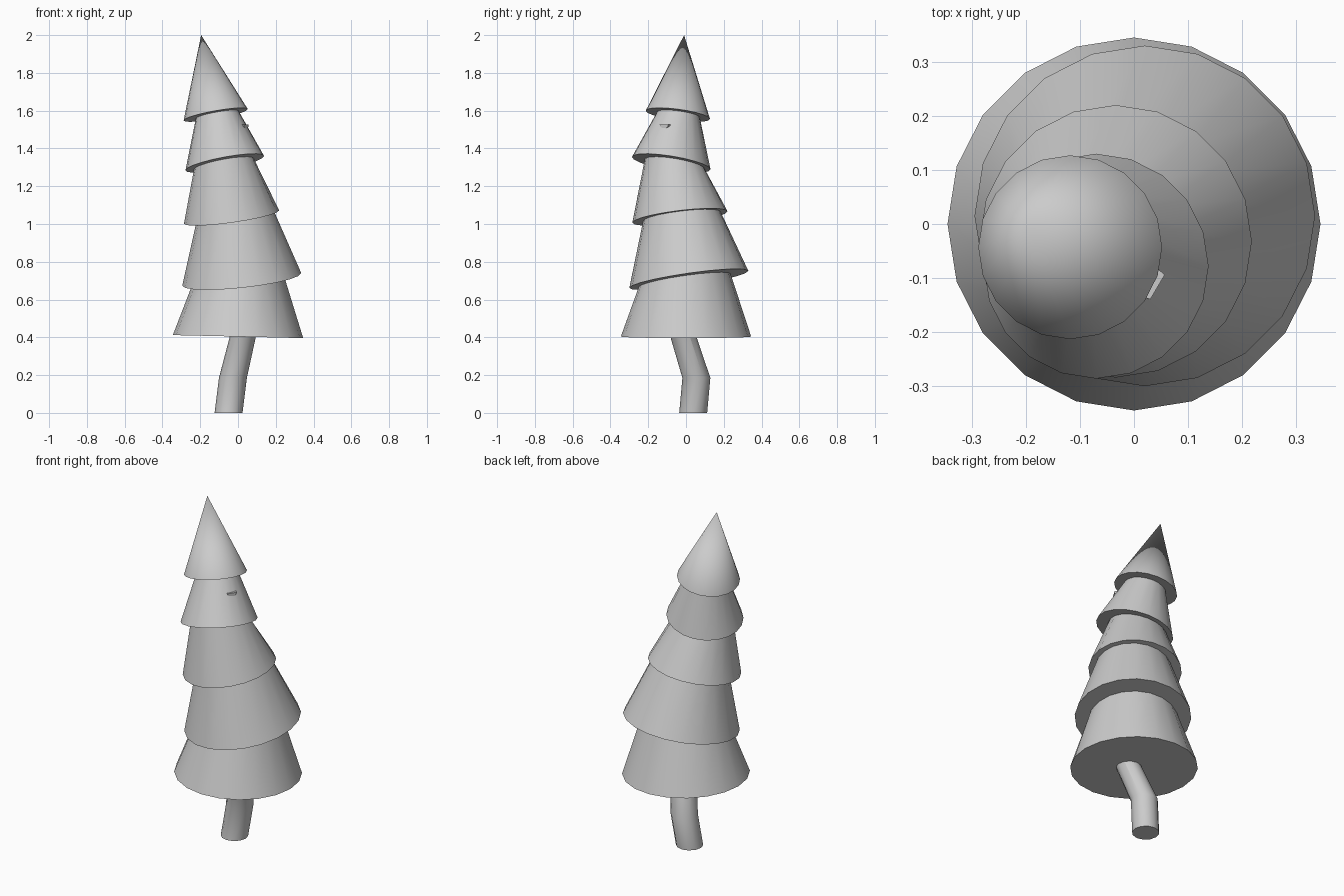
import bpy, bmesh
from math import sin, cos, tau, radians
from mathutils import Vector, Matrix

if "Cube" in bpy.data.objects:
    bpy.data.objects.remove(bpy.data.objects["Cube"])


def finish(name, bm):
    bmesh.ops.recalc_face_normals(bm, faces=bm.faces)
    mesh = bpy.data.meshes.new(name)
    bm.to_mesh(mesh)
    bm.free()
    ob = bpy.data.objects.new(name, mesh)
    bpy.context.collection.objects.link(ob)
    bpy.ops.object.select_all(action='DESELECT')
    ob.select_set(True)
    bpy.context.view_layer.objects.active = ob
    bpy.ops.object.shade_smooth_by_angle(angle=radians(32))
    return ob


def ring(bm, cx, cy, r, n, height):
    pts = [(cx + r * cos(tau * i / n), cy + r * sin(tau * i / n)) for i in range(n)]
    return [bm.verts.new((x, y, height(x, y))) for x, y in pts]


def bridge(bm, a, b):
    n = len(a)
    for i in range(n):
        j = (i + 1) % n
        bm.faces.new((a[i], a[j], b[j], b[i]))


def plane(t):
    # tilted rim plane: rise hx, hy reached at the rim radius
    cx, cy, r, z, hx, hy = t
    return lambda x, y: z + hx * (x - cx) / r + hy * (y - cy) / r


# Foliage: flared rims (centre x, y, radius, height, tilt x, tilt y)
rims = [(0.0, 0.0, 0.345, 0.404, -0.008, 0.0),
        (0.02, 0.015, 0.315, 0.707, 0.033, 0.045),
        (-0.034, -0.032, 0.252, 1.037, 0.035, 0.030),
        (-0.070, -0.078, 0.208, 1.322, 0.038, -0.033),
        (-0.118, -0.043, 0.170, 1.578, 0.030, -0.022)]
# narrow necks tucked under the next rim (centre x, y, radius)
necks = [(0.0, -0.007, 0.243), (-0.015, -0.022, 0.205),
         (-0.075, -0.060, 0.158), (-0.110, -0.040, 0.113)]
bm = bmesh.new()
N = 20
loops = []
for i, t in enumerate(rims):
    loops.append(ring(bm, t[0], t[1], t[2], N, plane(t)))
    if i < len(necks):
        loops.append(ring(bm, *necks[i], N, plane(rims[i + 1])))
bm.faces.new(loops[0])
for a, b in zip(loops, loops[1:]):
    bridge(bm, a, b)
tip = bm.verts.new((-0.195, -0.01, 2.0))
for i in range(N):
    bm.faces.new((loops[-1][i], loops[-1][(i + 1) % N], tip))
finish("foliage", bm)

# Bent trunk
bm = bmesh.new()
path = [(-0.05, 0.038, 0.074, 0.0), (-0.027, 0.055, 0.074, 0.185), (0.027, -0.016, 0.069, 0.41)]
loops = [ring(bm, x, y, r, 12, lambda px, py, z=z: z) for x, y, r, z in path]
bm.faces.new(loops[0])
bm.faces.new(loops[-1])
for a, b in zip(loops, loops[1:]):
    bridge(bm, a, b)
finish("trunk", bm)

# Small half-round stub on the upper tier
bm = bmesh.new()
out = Vector((0.85, -0.5, 0)).normalized()
side = Vector((-out.y, out.x, 0))
base = Vector((0.015, -0.10, 1.526))
loops = []
for d, s in ((0.0, 1.0), (0.033, 0.8)):
    loops.append([bm.verts.new(base + out * d + side * (0.033 * s * cos(tau * k / 12))
                               - Vector((0, 0, 0.026 * s * sin(tau * k / 12)))) for k in range(7)])
bridge(bm, *loops)
for l in loops:
    bm.faces.new(l)
finish("branch_stub", bm)
